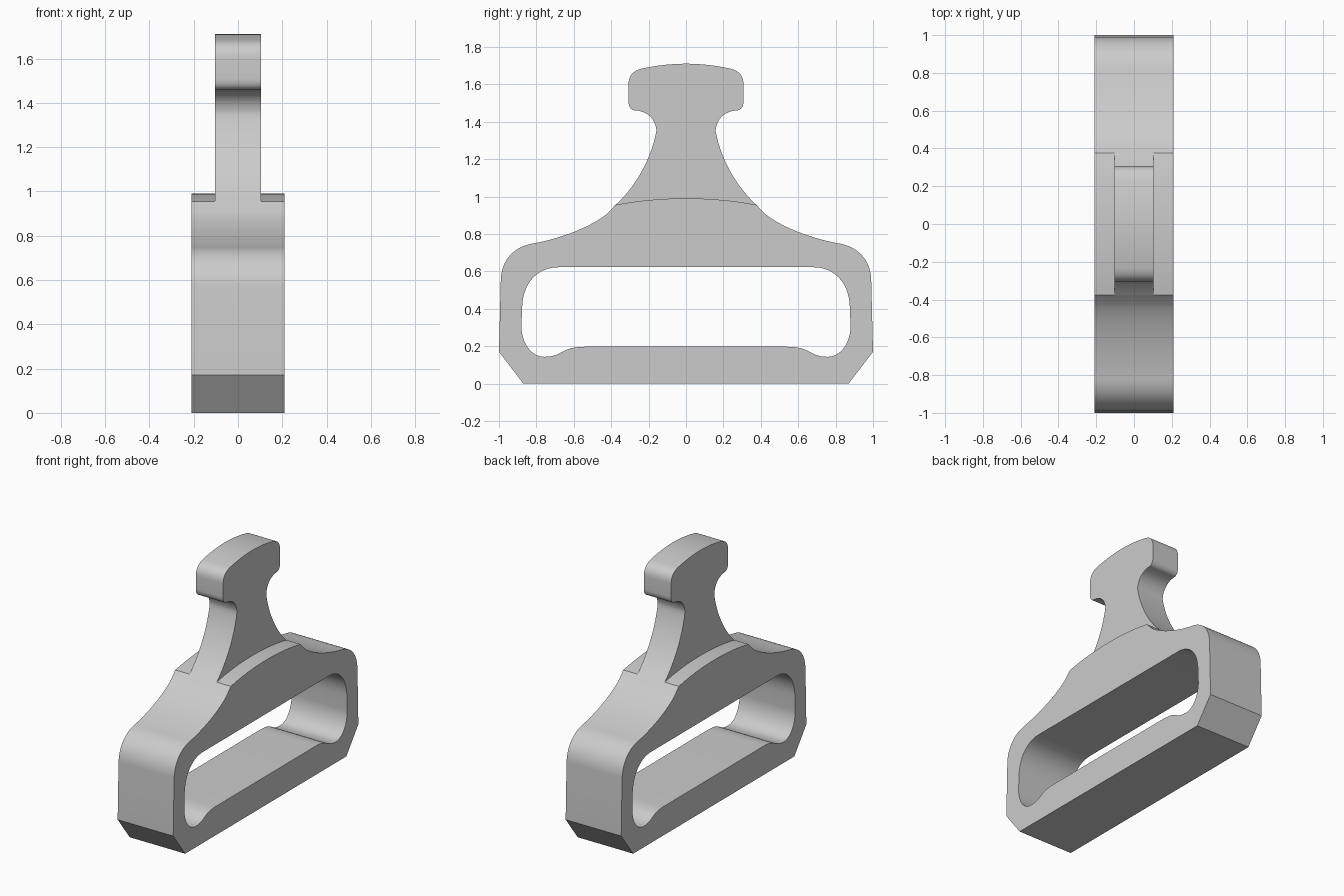
import bpy, bmesh, math
from mathutils import Vector, Matrix
from mathutils.geometry import interpolate_bezier

cube = bpy.data.objects.get("Cube")
if cube:
    bpy.data.objects.remove(cube, do_unlink=True)

grey = bpy.data.materials.new("plain grey")
grey.use_nodes = True
colour = (0.6, 0.6, 0.6, 1)
grey.diffuse_color = colour
grey.node_tree.nodes["Principled BSDF"].inputs["Base Color"].default_value = colour


def outline(steps):
    """Half outline of lines (2 values) and bezier arcs (6 values), mirrored."""
    pts = [Vector(steps[0])]
    for s in steps[1:]:
        if len(s) == 2:
            pts.append(Vector(s))
        else:
            arc = interpolate_bezier(pts[-1], Vector(s[:2]), Vector(s[2:4]), Vector(s[4:]), 17)
            pts += [Vector(p[:2]) for p in arc[1:]]
    return pts + [Vector((-p.x, p.y)) for p in reversed(pts[1:-1])]


def plate(name, half_width, *outlines):
    """Extrude closed outlines sideways; inner outlines become holes."""
    curve = bpy.data.curves.new(name + "_profile", "CURVE")
    curve.dimensions = "2D"
    curve.fill_mode = "BOTH"
    curve.extrude = half_width
    for pts in outlines:
        spline = curve.splines.new("POLY")
        spline.points.add(len(pts) - 1)
        for target, p in zip(spline.points, pts):
            target.co = (p.x, p.y, 0, 1)
        spline.use_cyclic_u = True
    helper = bpy.data.objects.new(name + "_profile", curve)
    bpy.context.collection.objects.link(helper)
    graph = bpy.context.evaluated_depsgraph_get()
    mesh = bpy.data.meshes.new_from_object(helper.evaluated_get(graph))
    bpy.data.objects.remove(helper, do_unlink=True)
    # Stand the profile up so that it faces sideways
    mesh.transform(Matrix(((0, 0, 1, 0), (1, 0, 0, 0), (0, 1, 0, 0), (0, 0, 0, 1))))
    bm = bmesh.new()
    bm.from_mesh(mesh)
    bmesh.ops.remove_doubles(bm, verts=bm.verts, dist=0.0001)
    bmesh.ops.recalc_face_normals(bm, faces=bm.faces)
    bm.to_mesh(mesh)
    bm.free()
    mesh.name = name
    mesh.materials.clear()
    mesh.materials.append(grey)
    obj = bpy.data.objects.new(name, mesh)
    bpy.context.collection.objects.link(obj)
    bpy.ops.object.select_all(action="DESELECT")
    obj.select_set(True)
    bpy.context.view_layer.objects.active = obj
    bpy.ops.object.shade_smooth_by_angle(angle=math.radians(25))
    return obj


# Wide loop with chamfered feet, rounded shoulders and a domed top
body = outline([
    (0, 0), (0.87, 0), (1, 0.17), (0.99, 0.56),
    (0.985, 0.66, 0.92, 0.735, 0.81, 0.75),
    (0.68, 0.775, 0.52, 0.83, 0.425, 0.905),
    (0.377, 0.955),
    (0.25, 0.98, 0.12, 0.99, 0, 0.99)])

# Strap slot with dipped lower corners
slot = outline([
    (0, 0.197), (0.53, 0.197),
    (0.68, 0.197, 0.65, 0.145, 0.757, 0.143),
    (0.83, 0.143, 0.88, 0.22, 0.88, 0.31),
    (0.876, 0.40),
    (0.876, 0.53, 0.80, 0.622, 0.68, 0.622),
    (0, 0.622)])
plate("strap_loop", 0.21, body, slot)

# Narrow flared neck with a rounded head
neck = outline([
    (0, 0.8), (0.3, 0.8), (0.377, 0.955),
    (0.26, 1.06, 0.18, 1.22, 0.158, 1.353),
    (0.165, 1.42, 0.21, 1.455, 0.268, 1.46),
    (0.29, 1.46, 0.307, 1.475, 0.308, 1.51),
    (0.308, 1.6),
    (0.306, 1.65, 0.28, 1.678, 0.22, 1.687),
    (0.15, 1.702, 0.07, 1.71, 0, 1.71)])
plate("neck_and_head", 0.103, neck)
